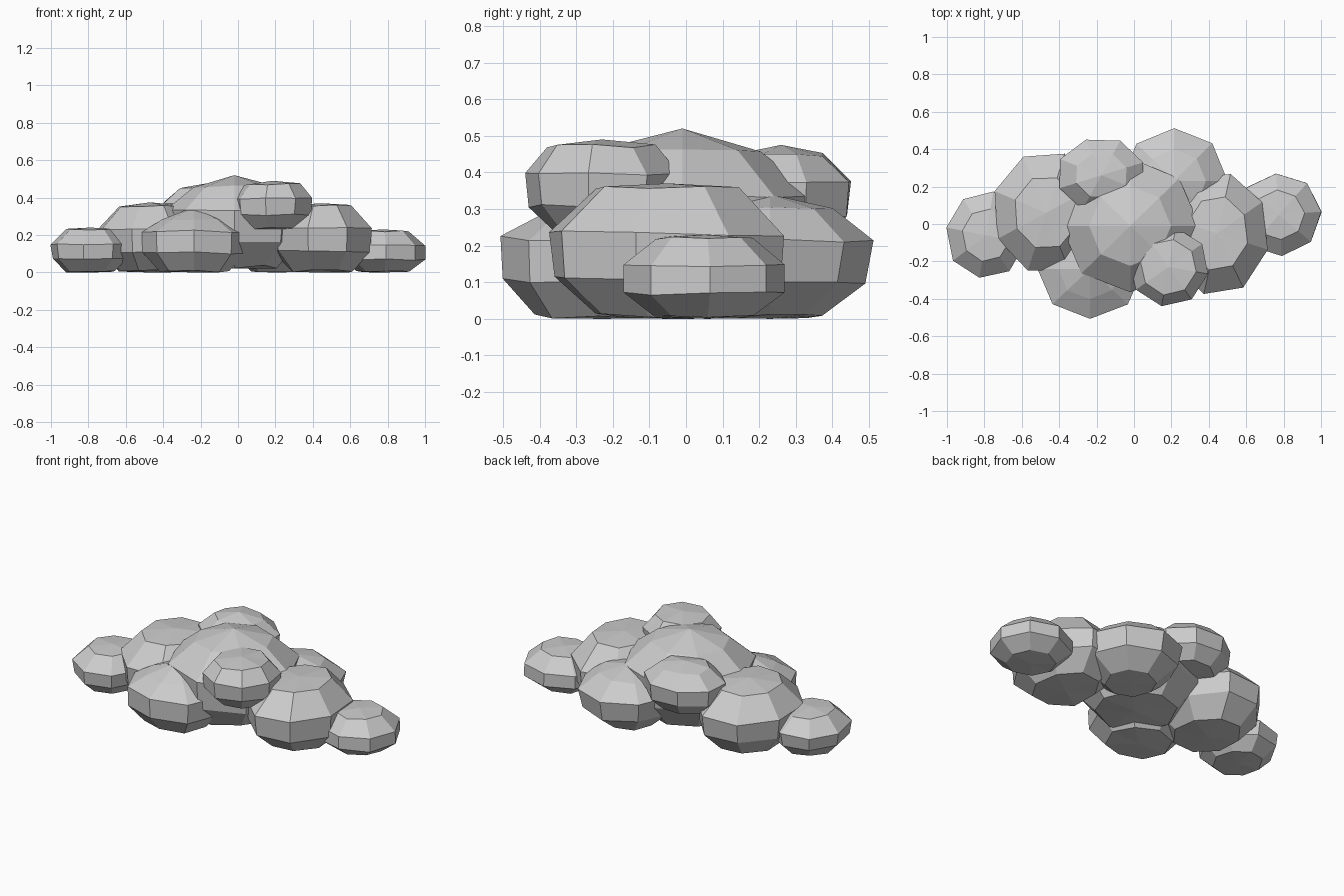
import bpy, bmesh, math, random

if "Cube" in bpy.data.objects:
    bpy.data.objects.remove(bpy.data.objects["Cube"])

random.seed(4)
grey = bpy.data.materials.new("cloud_grey")
grey.diffuse_color = (0.6, 0.6, 0.6, 1)
grey.use_nodes = True
grey.node_tree.nodes["Principled BSDF"].inputs["Base Color"].default_value = grey.diffuse_color
SIDES = 8


def puff(name, x, y, rx, ry, base, top, shoulder, turn,
         foot=0.62, low=0.95, crown=0.6):
    """Faceted puff: four rings between two poles, slightly irregular."""
    bm = bmesh.new()
    h = top - base
    # ring radius and height, as fractions of the puff
    profile = [(foot, 0.02), (low, 0.30), (1.0, 0.63), (crown, shoulder)]
    rings = []
    for r, t in profile:
        ring = []
        for k in range(SIDES):
            a = 2 * math.pi * k / SIDES + math.radians(turn)
            w = r * random.uniform(0.98, 1.01)
            z = base + h * (t + random.uniform(-0.02, 0.02))
            ring.append(bm.verts.new((x + rx * w * math.cos(a),
                                      y + ry * w * math.sin(a),
                                      max(z, base))))
        rings.append(ring)
    bottom = bm.verts.new((x, y, base))
    peak = bm.verts.new((x, y, top))
    for k in range(SIDES):
        n = (k + 1) % SIDES
        for lo, hi in zip(rings, rings[1:]):
            bm.faces.new((lo[k], lo[n], hi[n], hi[k]))
        bm.faces.new((bottom, rings[0][n], rings[0][k]))
        bm.faces.new((peak, rings[-1][k], rings[-1][n]))
    bmesh.ops.recalc_face_normals(bm, faces=bm.faces[:])
    mesh = bpy.data.meshes.new(name)
    bm.to_mesh(mesh)
    bm.free()
    mesh.materials.append(grey)
    bpy.context.collection.objects.link(bpy.data.objects.new(name, mesh))


# name, centre x, y, radius x, y, base, top, shoulder height, turn
puff("centre_puff", -0.02, -0.01, 0.37, 0.36, 0.02, 0.52, 0.88, 0)
puff("left_puff", -0.47, 0.06, 0.29, 0.335, 0.0, 0.375, 0.94, 25)
puff("far_left_puff", -0.79, -0.06, 0.215, 0.235, 0.0, 0.24, 0.96, 35)
puff("front_puff", -0.235, -0.24, 0.285, 0.268, 0.0, 0.35, 0.80, 0, foot=0.66, low=0.98)
puff("back_puff", 0.215, 0.23, 0.285, 0.283, 0.0, 0.34, 0.88, 0, foot=0.5, low=0.92)
puff("right_puff", 0.445, -0.05, 0.278, 0.335, 0.0, 0.37, 0.97, 30, low=0.97)
puff("far_right_puff", 0.775, 0.05, 0.227, 0.222, 0.0, 0.23, 0.96, 4, low=1.0)
puff("upper_front_puff", 0.185, -0.23, 0.218, 0.215, 0.23, 0.49, 0.93, 35, crown=0.7)
puff("upper_back_puff", -0.175, 0.26, 0.242, 0.205, 0.2, 0.475, 0.90, 20)
